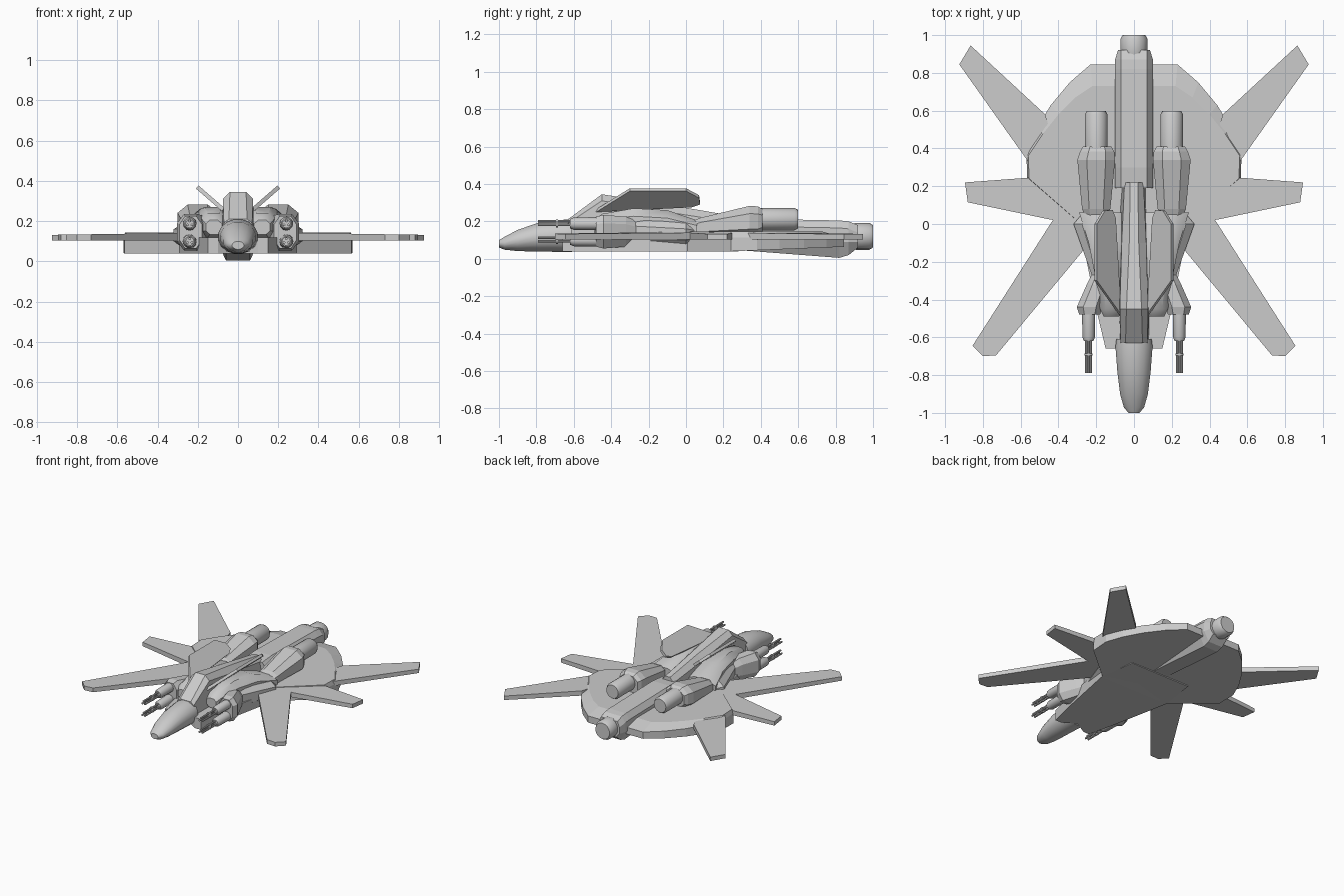
import bpy, bmesh, math

if "Cube" in bpy.data.objects:
    bpy.data.objects.remove(bpy.data.objects["Cube"], do_unlink=True)

GREY = (0.6, 0.6, 0.6, 1.0)
hull = bpy.data.materials.new("hull_grey")
hull.use_nodes = True
hull.diffuse_color = GREY
hull.node_tree.nodes["Principled BSDF"].inputs["Base Color"].default_value = GREY


def loft(name, rings, mirror=False, smooth=False):
    """Skin equal-length rings of points and cap both ends."""
    bm = bmesh.new()
    loops = [[bm.verts.new(p) for p in ring] for ring in rings]
    n = len(loops[0])
    for a, b in zip(loops, loops[1:]):
        for i in range(n):
            j = (i + 1) % n
            bm.faces.new((a[i], a[j], b[j], b[i]))
    bm.faces.new(loops[0])
    bm.faces.new(loops[-1])
    bmesh.ops.recalc_face_normals(bm, faces=bm.faces)
    mesh = bpy.data.meshes.new(name)
    bm.to_mesh(mesh)
    bm.free()
    mesh.materials.append(hull)
    ob = bpy.data.objects.new(name, mesh)
    bpy.context.collection.objects.link(ob)
    if smooth:
        bpy.ops.object.select_all(action="DESELECT")
        ob.select_set(True)
        bpy.context.view_layer.objects.active = ob
        bpy.ops.object.shade_smooth_by_angle(angle=math.radians(35))
    if mirror:
        ob.modifiers.new("Mirror", "MIRROR")
    return ob


def oct_ring(y, cx, cz, w, h, cut=0.5):
    """Chamfered box section facing along y."""
    a, b = w * cut, h * cut
    pts = [(w, b), (a, h), (-a, h), (-w, b), (-w, -b), (-a, -h), (a, -h), (w, -b)]
    return [(cx + x, y, cz + z) for x, z in pts]


def body(name, sections, **kw):
    return loft(name, [oct_ring(*s) for s in sections], **kw)


def tube(name, cx, cz, stations, sides=16):
    """Round part along y from (y, radius) stations, mirrored when off centre."""
    rings = [[(cx + r * math.cos(2 * math.pi * i / sides), y,
               cz + r * math.sin(2 * math.pi * i / sides)) for i in range(sides)]
             for y, r in stations]
    return loft(name, rings, mirror=cx > 0, smooth=True)


def plate(name, outline, z0, z1):
    return loft(name, [[(x, y, z) for x, y in outline] for z in (z0, z1)], mirror=True)


def both_sides(half):
    return half + [(-x, y) for x, y in reversed(half)]


# Nose
loft("nose", [[(w * math.cos(t), y, cz + h * math.sin(t))
               for t in [math.pi * (i + 0.5) / 8 for i in range(16)]]
              for y, w, cz, h in [(-1, 0.03, 0.08, 0.02), (-0.97, 0.055, 0.083, 0.035),
                                  (-0.9, 0.075, 0.098, 0.058), (-0.78, 0.09, 0.117, 0.08),
                                  (-0.65, 0.1, 0.123, 0.088), (-0.61, 0.095, 0.123, 0.088)]],
     smooth=True)

# Canopy and dorsal spine
spine = []
for y, half, ridge, top, shoulder, low in [(-0.63, 0.07, 0.045, 0.212, 0.19, 0.05),
                                            (-0.45, 0.075, 0.04, 0.345, 0.31, 0.045),
                                            (-0.1, 0.065, 0.025, 0.29, 0.25, 0.045),
                                            (0.22, 0.05, 0.02, 0.235, 0.2, 0.045)]:
    spine.append([(x, y, z) for x, z in [(0.08, low), (half, shoulder), (ridge, top),
                                         (-ridge, top), (-half, shoulder), (-0.08, low)]])
loft("dorsal_spine", spine)

# Rear fuselage with sloping keel
rear = []
for y, half, top, low in [(0.19, 0.1, 0.205, 0.05), (0.3, 0.1, 0.215, 0.045),
                          (0.82, 0.1, 0.205, 0.005), (0.87, 0.1, 0.2, 0.02), (0.92, 0.085, 0.18, 0.06)]:
    rear.append([(x, y, z) for x, z in [(0.06, low), (half, 0.09), (half, top - 0.04), (0.07, top),
                                        (-0.07, top), (-half, top - 0.04), (-half, 0.09), (-0.06, low)]])
loft("rear_fuselage", rear)
tube("tail_nozzle", 0, 0.12, [(0.88, 0.065), (0.91, 0.072), (0.98, 0.072), (1.0, 0.06)])

# Lower hull strakes
plate("lower_strake", [(0.0, -0.6), (0.1, -0.66), (0.15, -0.66), (0.2, -0.45), (0.29, 0),
                       (0.25, 0.28), (0.0, 0.28)], 0.04, 0.12)

# Rounded wing disc
outer = [(0.28, 0.0), (0.565, 0.24), (0.57, 0.38), (0.52, 0.5), (0.44, 0.63),
         (0.34, 0.75), (0.23, 0.845), (0.1, 0.845)]
inner = [(0.28, 0.0), (0.555, 0.24), (0.56, 0.36), (0.48, 0.48), (0.4, 0.58),
         (0.31, 0.67), (0.22, 0.73), (0.1, 0.73)]
full = both_sides(outer)
loft("wing_disc", [[(x, y, 0.04 + 0.04 * max(0, y - 0.24)) for x, y in full],
                   [(x, y, 0.115) for x, y in full],
                   [(x, y, 0.145) for x, y in both_sides(inner)]])

# Six radiating wings
for name, outline in {
    "front_wing": [(0.2, -0.05), (0.26, -0.13), (0.73, -0.695), (0.8, -0.7), (0.855, -0.645),
                   (0.43, 0.02), (0.4, 0.2)],
    "middle_wing": [(0.3, 0.0), (0.45, 0.025), (0.88, 0.115), (0.895, 0.22), (0.56, 0.245),
                    (0.4, 0.3)],
    "rear_wing": [(0.4, 0.35), (0.56, 0.33), (0.925, 0.845), (0.865, 0.945), (0.47, 0.58)],
}.items():
    rings = [[(x, y, 0.12 + side * 0.017 + 0.015 * (0.6 - x) * (side > 0)) for x, y in outline]
             for side in (-1, 1)]
    loft(name, rings, mirror=True)

# Canted dorsal fins
fin = [(-0.48, 0.25), (-0.3, 0.362), (0.0, 0.362), (0.07, 0.325), (0.075, 0.29), (0.03, 0.275)]
loft("dorsal_fin", [[(0.08 + (z - 0.25) * 1.15 - k * 0.013, y, z + k * 0.015) for y, z in fin]
                    for k in (0, 1)], mirror=True)

# Shoulder pods beside the spine
body("shoulder_pod", [(-0.49, 0.12, 0.17, 0.04, 0.035), (-0.45, 0.12, 0.18, 0.06, 0.06),
                      (-0.28, 0.125, 0.185, 0.08, 0.085), (-0.1, 0.14, 0.175, 0.1, 0.085),
                      (0.06, 0.17, 0.15, 0.12, 0.055)], mirror=True, smooth=True)

# Engine nacelles
body("engine_nacelle", [(0.03, 0.2, 0.16, 0.055, 0.04), (0.08, 0.2, 0.17, 0.075, 0.05),
                        (0.34, 0.2, 0.2, 0.1, 0.083), (0.385, 0.195, 0.2, 0.09, 0.08),
                        (0.41, 0.195, 0.2, 0.075, 0.065)], mirror=True)
tube("engine_exhaust", 0.2, 0.212, [(0.38, 0.06), (0.58, 0.06), (0.598, 0.05)])

# Flank armour and gun mounts
body("flank_armour", [(0.06, 0.24, 0.13, 0.03, 0.04), (0.0, 0.23, 0.13, 0.09, 0.06),
                      (-0.28, 0.16, 0.135, 0.06, 0.08)], mirror=True)
body("gun_mount", [(-0.26, 0.17, 0.14, 0.05, 0.06), (-0.32, 0.19, 0.145, 0.06, 0.08),
                   (-0.44, 0.235, 0.145, 0.068, 0.09), (-0.48, 0.235, 0.145, 0.055, 0.08)],
     mirror=True)

# Twin rotary guns on each side
for level, z in (("upper", 0.188), ("lower", 0.1)):
    tube(level + "_gun_housing", 0.24, z, [(-0.46, 0.035), (-0.6, 0.033), (-0.62, 0.025)], 12)
    tube(level + "_gun_clamp", 0.24, z, [(-0.685, 0.021), (-0.695, 0.021)], 12)
    for i in range(3):
        a = math.pi / 2 + i * math.tau / 3
        tube(level + "_gun_barrel", 0.24 + 0.013 * math.cos(a), z + 0.013 * math.sin(a),
             [(-0.6, 0.007), (-0.79, 0.007)], 8)
